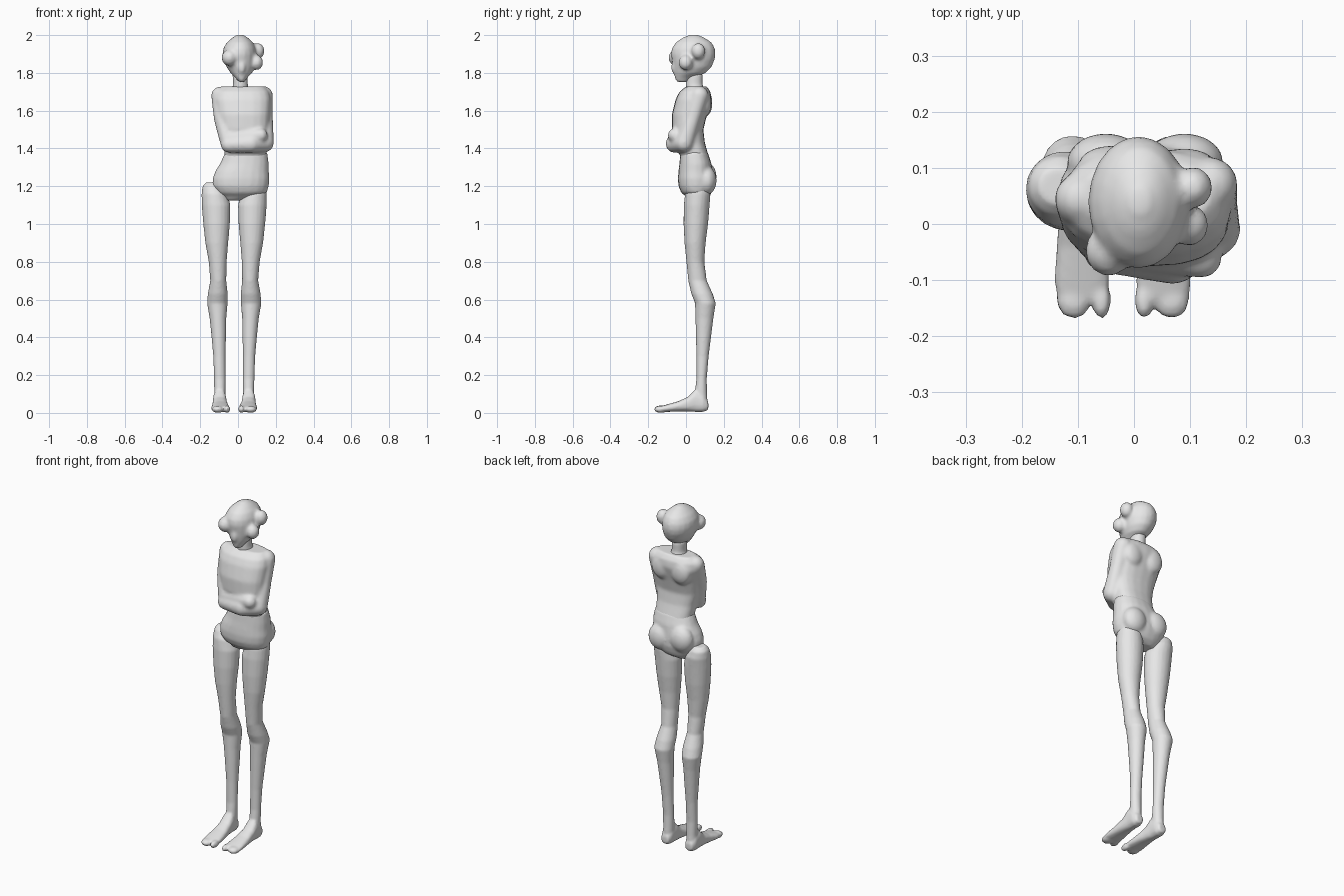
import bpy, bmesh, math
from mathutils import Vector, Matrix

skin = bpy.data.materials.new("grey skin")
skin.diffuse_color = (0.8, 0.8, 0.8, 1)
SEG = 20


def add_rings(bm, rings):
    """Bridge closed loops of points and cap both ends."""
    loops = [[bm.verts.new(p) for p in ring] for ring in rings]
    for a, b in zip(loops, loops[1:]):
        for i in range(SEG):
            j = (i + 1) % SEG
            bm.faces.new((a[i], a[j], b[j], b[i]))
    bm.faces.new(loops[0][::-1])
    bm.faces.new(loops[-1])


def oval(a0, a1, b0, b1, power=1.0):
    """Rounded outline filling the given box; power below 1 is squarer."""
    pts = []
    for i in range(SEG):
        t = 2 * math.pi * i / SEG
        c, s = math.cos(t), math.sin(t)
        pts.append(((a0 + a1) / 2 + (a1 - a0) / 2 * math.copysign(abs(c) ** power, c),
                    (b0 + b1) / 2 + (b1 - b0) / 2 * math.copysign(abs(s) ** power, s)))
    return pts


def column(bm, sections, power=1.0):
    """Upright loft from (z, x0, x1, y0, y1) sections."""
    add_rings(bm, [[(x, y, z) for x, y in oval(x0, x1, y0, y1, power)]
                   for z, x0, x1, y0, y1 in sections])


def ball(bm, centre, radii):
    m = Matrix.Translation(centre) @ Matrix.Diagonal((*radii, 1))
    bmesh.ops.create_uvsphere(bm, u_segments=20, v_segments=12, radius=1, matrix=m)


def limb(bm, points):
    """Rounded limb through (x, y, z, radius) joints."""
    for p, q in zip(points, points[1:]):
        a, b = Vector(p[:3]), Vector(q[:3])
        rot = (b - a).to_track_quat('Z', 'Y')
        rings = []
        for base, r in ((a, p[3]), (b, q[3])):
            rings.append([base + rot @ Vector((x, y, 0)) for x, y in oval(-r, r, -r, r)])
        add_rings(bm, rings)
    for x, y, z, r in points:
        ball(bm, (x, y, z), (r, r, r))


def finish(name, bm, voxel, smooth):
    """Fuse the overlapping pieces into one soft skin."""
    bmesh.ops.recalc_face_normals(bm, faces=bm.faces)
    me = bpy.data.meshes.new(name)
    bm.to_mesh(me)
    bm.free()
    me.materials.append(skin)
    for p in me.polygons:
        p.use_smooth = True
    ob = bpy.data.objects.new(name, me)
    bpy.context.collection.objects.link(ob)
    r = ob.modifiers.new("fuse", 'REMESH')
    r.mode = 'VOXEL'
    r.voxel_size = voxel
    r.use_smooth_shade = True
    s = ob.modifiers.new("soften", 'SMOOTH')
    s.factor = 0.5
    s.iterations = smooth
    return ob


# Head: skull tapering to a pointed chin, with lumps at the sides
bm = bmesh.new()
column(bm, [(1.752, 0.005, 0.035, -0.05, 0.01), (1.775, -0.015, 0.05, -0.06, 0.04),
            (1.80, -0.04, 0.075, -0.063, 0.105), (1.83, -0.06, 0.09, -0.068, 0.135),
            (1.87, -0.078, 0.098, -0.075, 0.152), (1.90, -0.082, 0.098, -0.08, 0.157),
            (1.93, -0.078, 0.094, -0.075, 0.153), (1.96, -0.06, 0.08, -0.055, 0.137),
            (1.985, -0.032, 0.054, -0.02, 0.10), (2.002, -0.005, 0.027, 0.02, 0.06)])
for c, r in [((0.105, 0.065, 1.915), (0.035, 0.037, 0.043)),
             ((0.098, -0.002, 1.855), (0.035, 0.037, 0.04)),
             ((-0.045, -0.048, 1.88), (0.042, 0.045, 0.043)),
             ((0.02, -0.055, 1.83), (0.022, 0.024, 0.04))]:
    ball(bm, c, r)
finish("head", bm, 0.009, 4)

# Neck
bm = bmesh.new()
column(bm, [(1.67, -0.05, 0.08, 0.0, 0.11), (1.705, -0.035, 0.06, 0.0, 0.1),
            (1.74, -0.026, 0.052, -0.002, 0.088), (1.80, -0.03, 0.052, 0.0, 0.09)])
finish("neck", bm, 0.009, 3)

# Torso with folded arms
bm = bmesh.new()
column(bm, [(1.20, -0.10, 0.15, -0.03, 0.13), (1.28, -0.08, 0.155, -0.03, 0.14),
            (1.36, -0.07, 0.15, -0.03, 0.12), (1.43, -0.08, 0.155, -0.05, 0.10),
            (1.50, -0.10, 0.165, -0.075, 0.092), (1.58, -0.115, 0.17, -0.075, 0.112),
            (1.66, -0.13, 0.175, -0.055, 0.135), (1.70, -0.12, 0.165, -0.035, 0.13),
            (1.728, -0.09, 0.14, 0.0, 0.11)], 0.8)
limb(bm, [(-0.095, 0.045, 1.68, 0.047), (-0.085, 0.0, 1.56, 0.043),
          (-0.055, -0.03, 1.45, 0.045), (0.12, -0.06, 1.47, 0.037)])
limb(bm, [(0.135, 0.07, 1.68, 0.05), (0.142, 0.035, 1.56, 0.043),
          (0.14, -0.01, 1.43, 0.05), (0.07, -0.06, 1.425, 0.048), (-0.05, -0.045, 1.42, 0.042)])
ball(bm, (-0.04, 0.105, 1.64), (0.06, 0.035, 0.07))
ball(bm, (0.09, 0.10, 1.64), (0.06, 0.035, 0.07))
finish("torso_and_arms", bm, 0.009, 5)

# Hips
bm = bmesh.new()
column(bm, [(1.125, -0.07, 0.02, 0.02, 0.10), (1.145, -0.09, 0.11, 0.0, 0.125),
            (1.165, -0.115, 0.152, -0.025, 0.135), (1.20, -0.135, 0.163, -0.04, 0.145),
            (1.24, -0.135, 0.167, -0.043, 0.145), (1.28, -0.12, 0.163, -0.04, 0.14),
            (1.32, -0.095, 0.163, -0.035, 0.135), (1.38, -0.068, 0.155, -0.03, 0.115)], 0.88)
ball(bm, (-0.05, 0.11, 1.25), (0.07, 0.052, 0.075))
ball(bm, (0.09, 0.11, 1.23), (0.07, 0.052, 0.075))
finish("hips", bm, 0.009, 4)

# Legs, mirrored about x = -0.02
for side, flip in (("right", False), ("left", True)):
    bm = bmesh.new()
    column(bm, [(0.03, -0.13, -0.068, 0.045, 0.115), (0.10, -0.126, -0.066, 0.045, 0.112),
                (0.18, -0.127, -0.066, 0.055, 0.11), (0.30, -0.131, -0.066, 0.055, 0.12),
                (0.42, -0.142, -0.063, 0.052, 0.135), (0.50, -0.15, -0.062, 0.05, 0.145),
                (0.58, -0.164, -0.055, 0.048, 0.158), (0.63, -0.16, -0.054, 0.028, 0.142),
                (0.70, -0.147, -0.062, 0.012, 0.11), (0.80, -0.155, -0.06, 0.002, 0.097),
                (0.90, -0.173, -0.052, -0.008, 0.104), (1.00, -0.184, -0.043, -0.013, 0.117),
                (1.10, -0.192, -0.04, -0.012, 0.125), (1.16, -0.193, -0.055, -0.005, 0.13),
                (1.20, -0.188, -0.08, 0.015, 0.12), (1.22, -0.17, -0.10, 0.035, 0.10)])
    # Foot runs forward from the heel
    foot = [(0.118, -0.12, -0.075, 0.015, 0.06), (0.09, -0.132, -0.064, 0.005, 0.10),
            (0.05, -0.132, -0.062, 0.005, 0.125), (0.01, -0.134, -0.058, 0.008, 0.085),
            (-0.04, -0.138, -0.05, 0.008, 0.062), (-0.10, -0.142, -0.043, 0.005, 0.045),
            (-0.135, -0.138, -0.045, 0.004, 0.035)]
    add_rings(bm, [[(x, y, z) for x, z in oval(x0, x1, z0, z1, 0.8)]
                   for y, x0, x1, z0, z1 in foot])
    # Big toe and the block of small toes
    ball(bm, (-0.058, -0.135, 0.02), (0.017, 0.034, 0.02))
    ball(bm, (-0.107, -0.132, 0.019), (0.032, 0.037, 0.019))
    if flip:
        for v in bm.verts:
            v.co.x = -0.04 - v.co.x
    finish(side + "_leg", bm, 0.007, 3)
